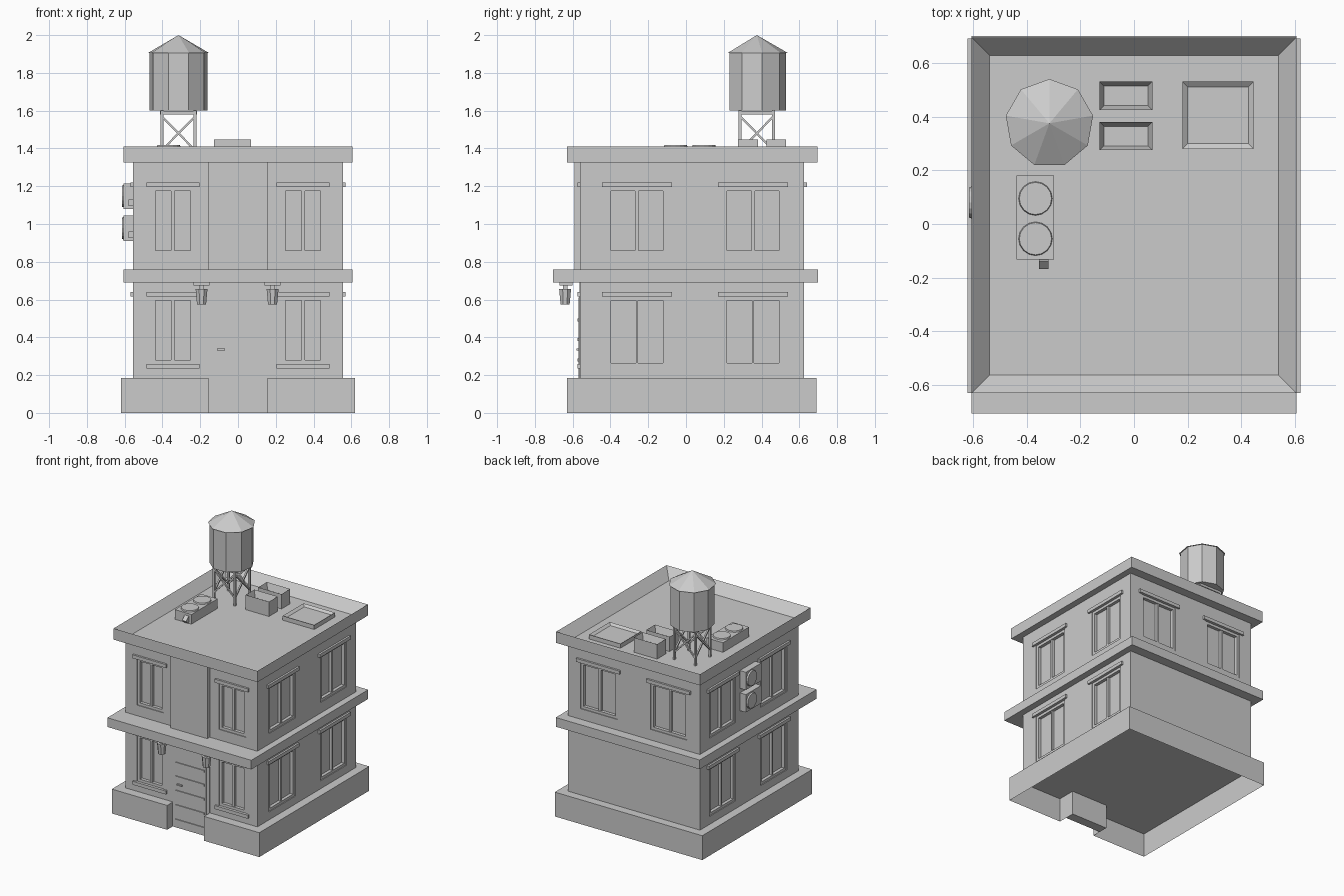
import bpy, bmesh, math
from mathutils import Vector

if "Cube" in bpy.data.objects:
    bpy.data.objects.remove(bpy.data.objects["Cube"])

def finish(name, bm):
    bmesh.ops.recalc_face_normals(bm, faces=bm.faces)
    me = bpy.data.meshes.new(name)
    bm.to_mesh(me)
    bm.free()
    ob = bpy.data.objects.new(name, me)
    bpy.context.collection.objects.link(ob)
    return ob

def add_box(bm, a, b):
    lo = [min(p, q) for p, q in zip(a, b)]
    hi = [max(p, q) for p, q in zip(a, b)]
    vs = bmesh.ops.create_cube(bm, size=1)["verts"]
    for v in vs:
        v.co = [hi[i] if v.co[i] > 0 else lo[i] for i in range(3)]
    return vs

def boxes(name, pairs):
    bm = bmesh.new()
    for a, b in pairs:
        add_box(bm, a, b)
    return finish(name, bm)

def box(name, a, b):
    return boxes(name, [(a, b)])

def tray(name, a, b, rim, depth):
    """Box with a sunken top inside a rim."""
    bm = bmesh.new()
    add_box(bm, a, b)
    bm.normal_update()
    top = max(bm.faces, key=lambda f: f.calc_center_median().z)
    bmesh.ops.inset_individual(bm, faces=[top], thickness=rim)
    for v in top.verts:
        v.co.z -= depth
    return finish(name, bm)

def cone(name, c, r1, r2, z0, z1, sides, start=math.pi / 2):
    bm = bmesh.new()
    rings = []
    for r, z in ((r1, z0), (r2, z1)):
        if r == 0:
            rings.append([bm.verts.new((c[0], c[1], z))])
        else:
            rings.append([bm.verts.new((c[0] + r * math.cos(start + i * math.tau / sides),
                                        c[1] + r * math.sin(start + i * math.tau / sides), z))
                          for i in range(sides)])
    bm.faces.new(rings[0])
    if r2:
        bm.faces.new(rings[1])
    for i in range(sides):
        j = (i + 1) % sides
        upper = [rings[1][j], rings[1][i]] if r2 else [rings[1][0]]
        bm.faces.new([rings[0][i], rings[0][j]] + upper)
    return finish(name, bm)

def bar(bm, p, q, w):
    """Square bar from p to q."""
    p, q = Vector(p), Vector(q)
    rot = (q - p).to_track_quat('Z', 'Y')
    for v in bmesh.ops.create_cube(bm, size=1)["verts"]:
        v.co = (p + q) / 2 + rot @ Vector((v.co.x * w, v.co.y * w, v.co.z * (q - p).length))

# plinth: open underneath, notched for the door
bm = bmesh.new()
outline = [(-.62, -.63), (-.155, -.63), (-.155, -.555), (.155, -.555),
           (.155, -.63), (.62, -.63), (.62, .69), (-.62, .69)]
face = bm.faces.new([bm.verts.new((x, y, .185)) for x, y in outline])
ext = bmesh.ops.extrude_edge_only(bm, edges=list(face.edges))["geom"]
for v in ext:
    if isinstance(v, bmesh.types.BMVert):
        v.co.z = 0
finish("plinth", bm)

# main walls and ledges
body = box("walls", (-.555, -.56, .185), (.555, .625, 1.33))
box("middle_ledge", (-.605, -.705, .69), (.605, .70, .76))
tray("roof_parapet", (-.605, -.63, 1.325), (.605, .695, 1.41), .095, .075)
box("upper_bay", (-.155, -.59, .76), (.155, -.55, 1.325))
box("door_surround", (-.155, -.563, 0), (.155, -.49, .69))

# windows: positions measured along each wall, outward and up
WALLS = {
    "front": lambda u, d, z: (u, -.56 - d, z),
    "back": lambda u, d, z: (u, .625 + d, z),
    "right": lambda u, d, z: (.555 + d, u, z),
    "left": lambda u, d, z: (-.555 - d, u, z),
}
cuts = []

def window(side, u, w, z0, z1, sill=False, single=False):
    P = WALLS[side]
    h = w / 2
    cuts.append((P(u - h, -.04, z0), P(u + h, .05, z1)))
    back, out, t = -.045, -.006, .02
    parts = [(P(u - h, back, z0), P(u - h + t, out, z1)),
             (P(u + h - t, back, z0), P(u + h, out, z1)),
             (P(u - h + t, back, z0), P(u + h - t, out, z0 + t)),
             (P(u - h + t, back, z1 - t), P(u + h - t, out, z1))]
    m = .006 if single else .009
    parts.append((P(u - m, back, z0 + t), P(u + m, out - .004, z1 - t)))
    parts.append((P(u - h + t, back, z0 + t), P(u + h - t, -.03, z1 - t)))
    boxes(side + "_window_frame", parts)
    box(side + "_lintel", P(u - h - .028, -.01, z1), P(u + h + .028, .015, z1 + .026))
    if sill:
        box(side + "_sill", P(u - h - .028, -.01, z0 - .026), P(u + h + .028, .015, z0))

for s in (-1, 1):
    window("front", s * .345, .225, .84, 1.195)
    window("front", s * .345, .225, .26, .615, sill=True)
    window("back", s * .295, .31, .84, 1.195)
for side in ("left", "right"):
    for u in (-.26, .355):
        window(side, u, .315, .84, 1.195)
        window(side, u, .315, .245, .615, single=True)

cutter = boxes("window_cutter", cuts)
cutter.hide_render = True
mod = body.modifiers.new("openings", 'BOOLEAN')
mod.object, mod.operation, mod.solver = cutter, 'DIFFERENCE', 'EXACT'
bpy.context.view_layer.objects.active = body
bpy.ops.object.modifier_apply(modifier=mod.name)
bpy.data.objects.remove(cutter)

# front door with slats and handle
box("door", (-.14, -.568, .04), (.13, -.55, .612))
boxes("door_slats", [((-.127, -.575, z - .008), (.117, -.56, z + .008))
                     for z in (.06, .17, .28, .388, .493)])
box("door_handle", (-.11, -.58, .33), (-.07, -.56, .34))

# hanging lamps under the ledge
for x in (-.193, .183):
    cone("lamp", (x, -.64), .026, .034, .575, .655, 8, math.pi / 8)
    box("lamp_bracket", (x - .042, -.67, .675), (x + .042, -.60, .692))
    box("lamp_stem", (x - .012, -.652, .65), (x + .012, -.628, .68))

# cooling units on the left wall: case, fan disc, pipe stub
for z in (.91, 1.08):
    box("wall_cooler", (-.605, -.04, z), (-.55, .145, z + .135))
    fan = cone("wall_cooler_fan", (0, 0), .06, .056, 0, .012, 16)
    fan.rotation_euler = (0, -math.pi / 2, 0)
    fan.location = (-.603, .08, z + .0675)
    box("wall_cooler_pipe", (-.58, -.07, z + .015), (-.555, -.04, z + .05))

# cooling unit on the roof
box("roof_cooler", (-.437, -.133, 1.335), (-.298, .18, 1.408))
for y in (-.055, .095):
    cone("roof_cooler_fan", (-.367, y), .064, .06, 1.405, 1.417, 16)
bm = bmesh.new()
bar(bm, (-.336, -.125, 1.38), (-.336, -.155, 1.35), .034)
finish("roof_cooler_pipe", bm)

# roof vents and skylight
for y in (.275, .425):
    tray("roof_vent", (-.128, y, 1.335), (.068, y + .105, 1.447), .023, .05)
tray("skylight", (.18, .28, 1.335), (.445, .53, 1.368), .027, .015)

# water tank on a braced stand
C = (-.315, .375)
cone("water_tank", C, .155, .155, 1.6, 1.91, 9)
cone("water_tank_roof", C, .165, 0, 1.905, 2.0, 9)
bm = bmesh.new()
k = .088
corners = [(C[0] + sx * k, C[1] + sy * k) for sx, sy in ((-1, -1), (1, -1), (1, 1), (-1, 1))]
for i in range(4):
    a, b = corners[i], corners[(i + 1) % 4]
    bar(bm, (*a, 1.335), (*a, 1.6), .016)
    bar(bm, (*a, 1.59), (*b, 1.59), .018)
    bar(bm, (*a, 1.39), (*b, 1.57), .011)
    bar(bm, (*a, 1.57), (*b, 1.39), .011)
finish("water_tank_stand", bm)
